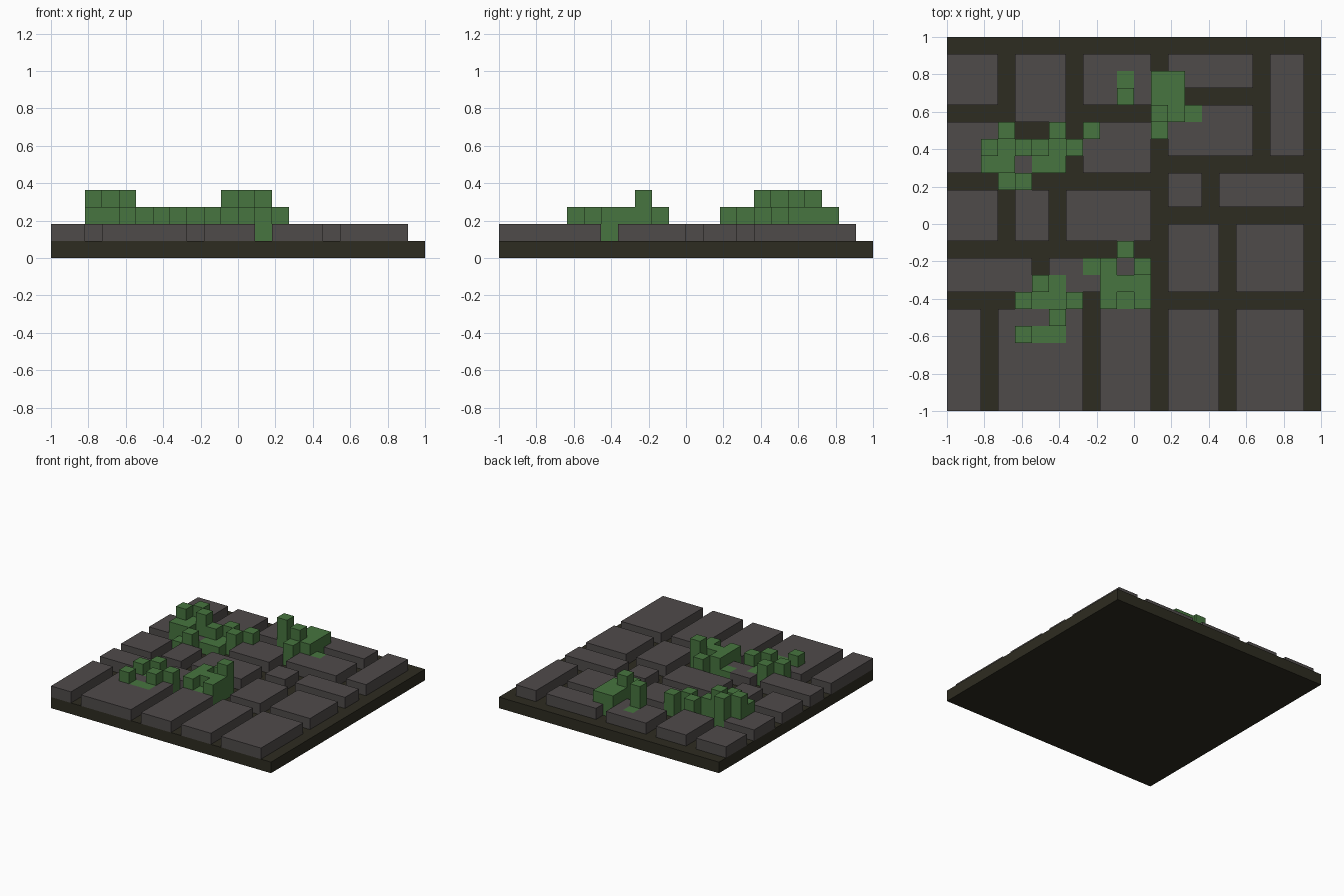
import bpy
import bmesh

cube = bpy.data.objects.get("Cube")
if cube:
    bpy.data.objects.remove(cube, do_unlink=True)

COUNT = 22
CELL = 2 / COUNT


def make_material(name, color):
    mat = bpy.data.materials.new(name)
    mat.use_nodes = True
    mat.diffuse_color = (*color, 1)
    node = mat.node_tree.nodes["Principled BSDF"]
    node.inputs["Base Color"].default_value = (*color, 1)
    node.inputs["Roughness"].default_value = 0.9
    return mat


earth = make_material("dark earth", (0.027, 0.025, 0.015))
stone = make_material("grey stone", (0.078, 0.070, 0.068))
leaf = make_material("leaf green", (0.063, 0.178, 0.050))


def build_block(name, cells, bottom, levels, mat):
    """Raise a set of (column, row) grid cells into one clean block."""
    bm = bmesh.new()
    corners = {}

    def corner(col, row):
        if (col, row) not in corners:
            corners[col, row] = bm.verts.new((col * CELL - 1, 1 - row * CELL, bottom * CELL))
        return corners[col, row]

    for c, r in sorted(cells):
        bm.faces.new([corner(c, r), corner(c, r + 1), corner(c + 1, r + 1), corner(c + 1, r)])
    raised = bmesh.ops.extrude_face_region(bm, geom=bm.faces[:], use_keep_orig=True)["geom"]
    tops = [v for v in raised if isinstance(v, bmesh.types.BMVert)]
    bmesh.ops.translate(bm, verts=tops, vec=(0, 0, levels * CELL))
    bmesh.ops.recalc_face_normals(bm, faces=bm.faces[:])
    bmesh.ops.dissolve_limit(bm, angle_limit=0.01, verts=bm.verts[:], edges=bm.edges[:])
    mesh = bpy.data.meshes.new(name)
    bm.to_mesh(mesh)
    bm.free()
    mesh.materials.append(mat)
    obj = bpy.data.objects.new(name, mesh)
    bpy.context.collection.objects.link(obj)
    return obj


def rectangle(c0, c1, r0, r1):
    return {(c, r) for c in range(c0, c1) for r in range(r0, r1)}


# Hedge clusters: first column, first row, then a map of low, mid and high cells
HEIGHTS = {"l": 1, "m": 2, "h": 3}
HEDGES = {
    "back_post": (10, 2, ["l", "h"]),
    "back_hedge": (12, 2, ["mm.", "mm.", "hml", "m.."]),
    "left_hedge": (2, 5, [".h..m.m", "hmhmlm.", "mm.ll..", ".lm...."]),
    "middle_hedge": (8, 12, ["..m.", "lm.h", ".mmm", ".mlm"]),
    "front_hedge": (4, 14, [".ml.", "mllm", "..m.", "mll."]),
}
planted = set()
for name, (col, row, plan) in HEDGES.items():
    groups = {}
    for j, line in enumerate(plan):
        for i, mark in enumerate(line):
            if mark in HEIGHTS:
                groups.setdefault(HEIGHTS[mark], set()).add((col + i, row + j))
    for levels, cells in groups.items():
        planted |= cells
        build_block(f"{name}_level_{levels}", cells, 1, levels, leaf)

# Ground slab
build_block("ground_slab", rectangle(0, COUNT, 0, COUNT), 0, 1, earth)

# Stone blocks between the lanes, as row span then column spans
STONE_ROWS = [
    ((1, 4), [(0, 3), (8, 12)]),
    ((1, 5), [(4, 7)]),
    ((1, 3), [(13, 18)]),
    ((1, 7), [(19, 21)]),
    ((4, 7), [(13, 18)]),
    ((5, 8), [(0, 3), (8, 12)]),
    ((6, 8), [(4, 7)]),
    ((8, 10), [(13, 15), (16, 21)]),
    ((9, 12), [(0, 3), (4, 6), (7, 12)]),
    ((11, 15), [(13, 16), (17, 21)]),
    ((13, 15), [(0, 5), (6, 12)]),
    ((16, 22), [(0, 2), (3, 8), (9, 12), (13, 16), (17, 21)]),
]
for rows, spans in STONE_ROWS:
    for span in spans:
        build_block("stone_block", rectangle(*span, *rows) - planted, 1, 1, stone)
